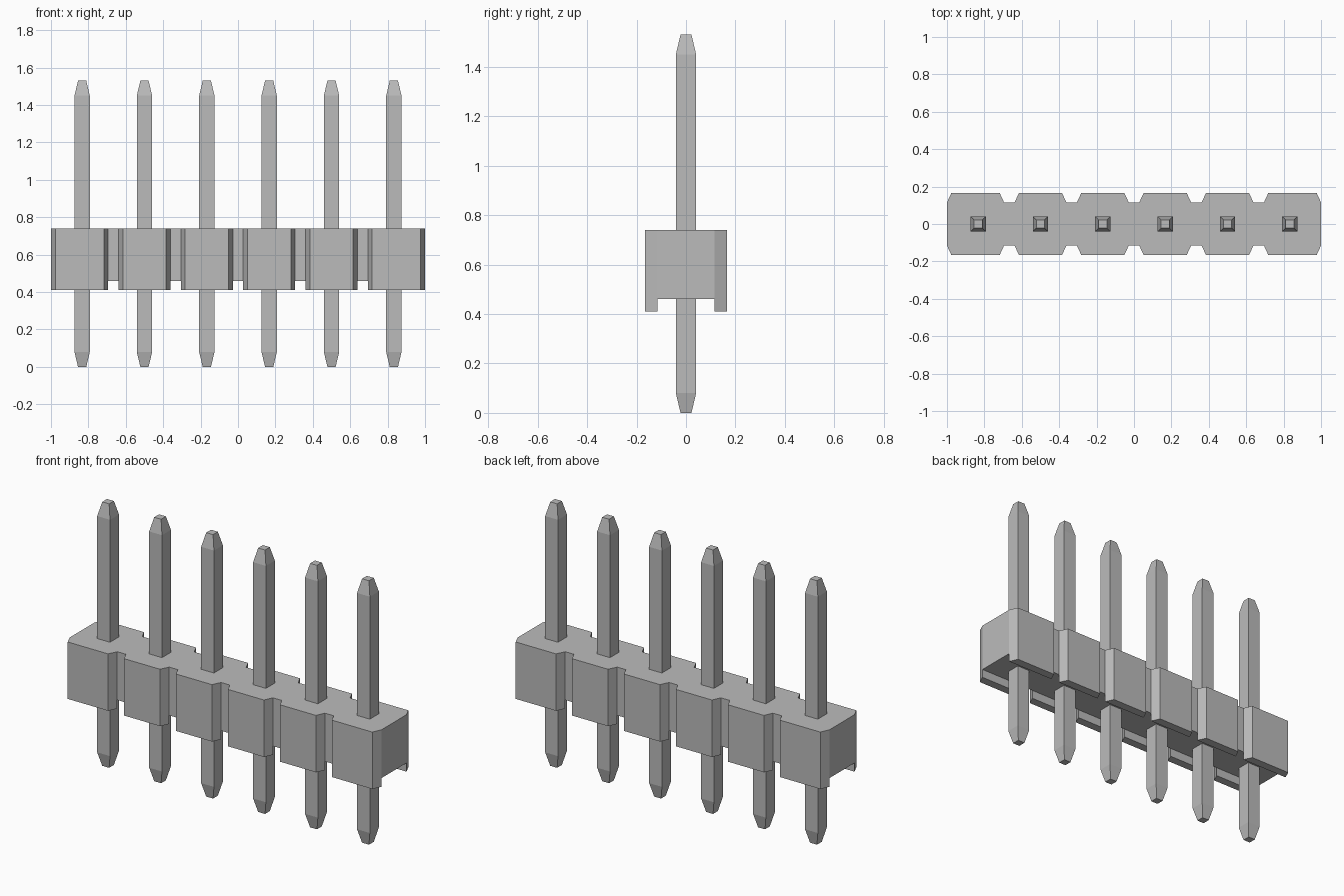
import bpy
import bmesh

cube = bpy.data.objects.get("Cube")
if cube:
    bpy.data.objects.remove(cube, do_unlink=True)

COUNT = 6
PITCH = 2 / COUNT
BOTTOM, CHANNEL, TOP = 0.41, 0.46, 0.74   # housing heights
INNER, OUTER = 0.115, 0.165               # housing half depths
GAP, BEVEL = 0.028, 0.023                 # notch half width, corner bevel

grey = bpy.data.materials.new("plain grey")
grey.use_nodes = True
colour = (0.5, 0.5, 0.5, 1)
grey.diffuse_color = colour
grey.node_tree.nodes["Principled BSDF"].inputs["Base Color"].default_value = colour


def finish(bm, name):
    bmesh.ops.remove_doubles(bm, verts=bm.verts, dist=0.0001)
    bmesh.ops.recalc_face_normals(bm, faces=bm.faces)
    mesh = bpy.data.meshes.new(name)
    bm.to_mesh(mesh)
    bm.free()
    mesh.materials.append(grey)
    obj = bpy.data.objects.new(name, mesh)
    bpy.context.collection.objects.link(obj)
    return obj


def face(bm, points):
    bm.faces.new([bm.verts.new(p) for p in points])


def block_ends(i):
    """Left and right limits of one block of the housing."""
    left = -1 + i * PITCH
    return (left + (GAP if i else 0),
            left + PITCH - (GAP if i < COUNT - 1 else 0))


# Housing: notched bar with an open channel between two rows of feet
bm = bmesh.new()
top_outline, channel_outline = [], []
for side in (-1, 1):
    yi, yo = side * INNER, side * OUTER
    top_side, channel_side = [], []
    for i in range(COUNT):
        x0, x1 = block_ends(i)
        a, b = x0 + BEVEL, x1 - BEVEL
        top_side += [(x0, yi), (a, yo), (b, yo), (x1, yi)]
        channel_side += [(x0, yi), (x1, yi)]
        # outer wall, bevelled corners, foot underside and foot inner wall
        face(bm, [(a, yo, BOTTOM), (b, yo, BOTTOM), (b, yo, TOP), (a, yo, TOP)])
        for xi, xo in ((x0, a), (x1, b)):
            face(bm, [(xi, yi, BOTTOM), (xo, yo, BOTTOM), (xo, yo, TOP),
                      (xi, yi, TOP), (xi, yi, CHANNEL)])
        face(bm, [(x0, yi, BOTTOM), (a, yo, BOTTOM), (b, yo, BOTTOM), (x1, yi, BOTTOM)])
        face(bm, [(x0, yi, BOTTOM), (x1, yi, BOTTOM), (x1, yi, CHANNEL), (x0, yi, CHANNEL)])
        # recessed wall of the notch to the next block
        if i < COUNT - 1:
            x2 = block_ends(i + 1)[0]
            face(bm, [(x1, yi, CHANNEL), (x2, yi, CHANNEL), (x2, yi, TOP), (x1, yi, TOP)])
    top_outline += top_side[::-side]
    channel_outline += channel_side[::-side]
face(bm, [(x, y, TOP) for x, y in top_outline])
face(bm, [(x, y, CHANNEL) for x, y in channel_outline])
for x in (-1, 1):
    face(bm, [(x, -INNER, CHANNEL), (x, INNER, CHANNEL), (x, INNER, TOP), (x, -INNER, TOP)])
finish(bm, "housing")

# Pins: square posts tapered at both ends
PIN_RINGS = [(0.022, 0), (0.041, 0.08), (0.041, 1.45), (0.022, 1.53)]
for i in range(COUNT):
    bm = bmesh.new()
    rings = [[(sx * r, sy * r, z) for sx, sy in ((-1, -1), (1, -1), (1, 1), (-1, 1))]
             for r, z in PIN_RINGS]
    for low, high in zip(rings, rings[1:]):
        for k in range(4):
            n = (k + 1) % 4
            face(bm, [low[k], low[n], high[n], high[k]])
    face(bm, rings[0])
    face(bm, rings[-1])
    pin = finish(bm, f"pin_{i + 1}")
    pin.location.x = -1 + (i + 0.5) * PITCH
